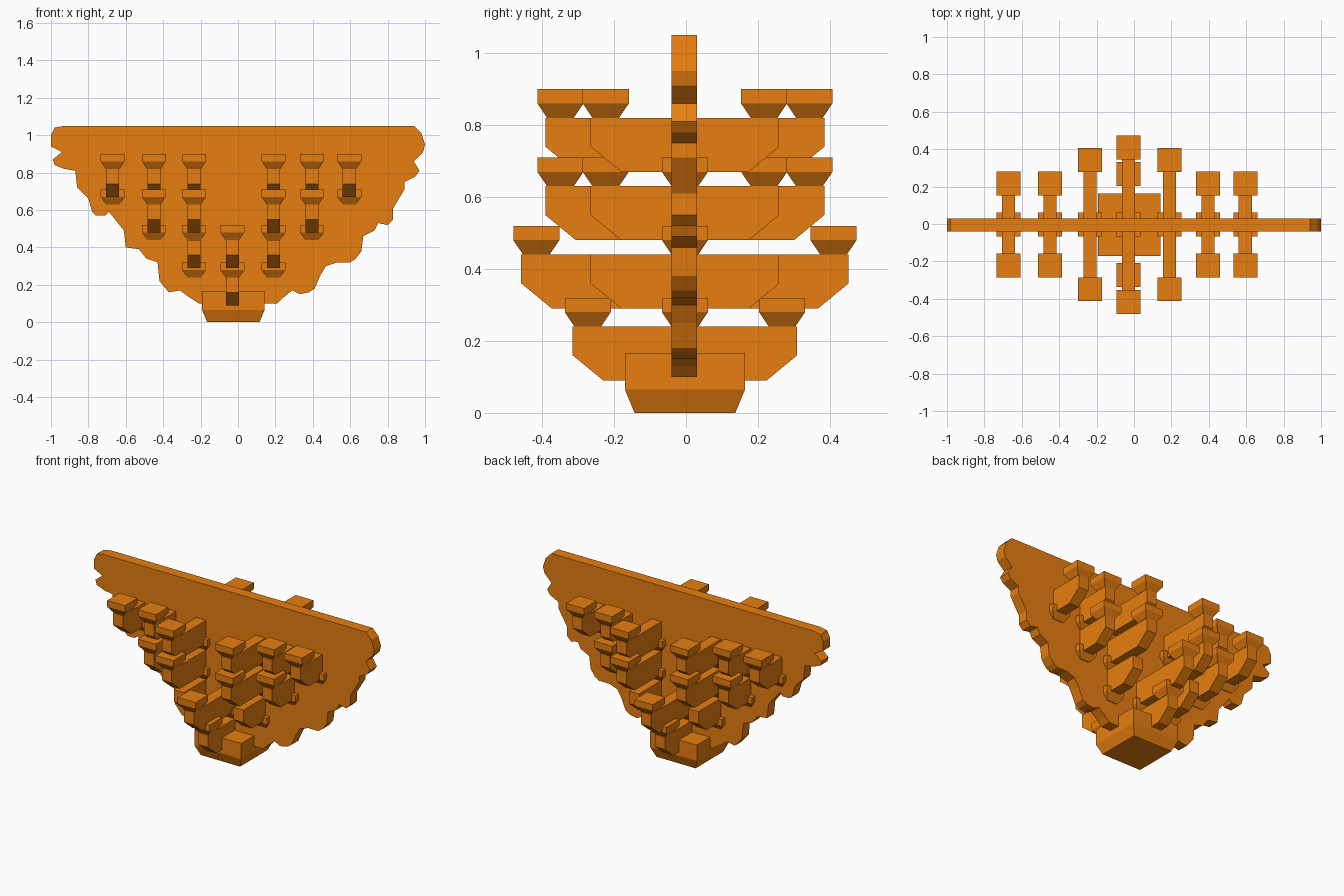
import bpy
import bmesh

cube = bpy.data.objects.get("Cube")
if cube:
    bpy.data.objects.remove(cube, do_unlink=True)

wood = bpy.data.materials.new("orange_wood")
wood.use_nodes = True
wood.diffuse_color = (0.8, 0.21, 0.005, 1)
wood.node_tree.nodes["Principled BSDF"].inputs["Base Color"].default_value = wood.diffuse_color

MID_Y = -0.003   # depth centre of the whole assembly


def finish(name, bm):
    """Turn a bmesh into a flat shaded wooden object."""
    bmesh.ops.recalc_face_normals(bm, faces=bm.faces)
    mesh = bpy.data.meshes.new(name)
    bm.to_mesh(mesh)
    bm.free()
    mesh.materials.append(wood)
    obj = bpy.data.objects.new(name, mesh)
    bpy.context.collection.objects.link(obj)
    return obj


def extruded(name, profile, direction):
    """Extrude a closed outline of 3D points along a direction."""
    bm = bmesh.new()
    face = bm.faces.new([bm.verts.new(p) for p in profile])
    out = bmesh.ops.extrude_face_region(bm, geom=[face])
    moved = [v for v in out["geom"] if isinstance(v, bmesh.types.BMVert)]
    bmesh.ops.translate(bm, verts=moved, vec=direction)
    return finish(name, bm)


def block(name, x, y, z, half, foot, neck, height):
    """Square bearing block whose lower part tapers in to a smaller foot."""
    bm = bmesh.new()
    rings = []
    for r, h in ((foot, 0), (half, neck), (half, height)):
        corners = ((-r, -r), (r, -r), (r, r), (-r, r))
        rings.append([bm.verts.new((x + a, y + b, z + h)) for a, b in corners])
    for low, high in zip(rings, rings[1:]):
        for i in range(4):
            j = (i + 1) % 4
            bm.faces.new((low[i], low[j], high[j], high[i]))
    bm.faces.new(rings[0])
    bm.faces.new(rings[-1])
    return finish(name, bm)


def cap(name, x, y, z):
    return block(name, x, y, z, 0.064, 0.037, 0.04, 0.08)


def arm(name, x, z, reach):
    """Beam across the depth with its lower ends cut at a slant."""
    side = [(reach, 0.15), (reach, 0.07), (reach - 0.085, 0)]
    outline = side + [(-y, h) for y, h in reversed(side)]
    points = [(x - 0.035, MID_Y + y, z + h) for y, h in outline]
    return extruded(name, points, (0.07, 0, 0))


# Scalloped wall panel, outline in hundredths
PANEL = [(-93, 105), (-98, 104), (-100, 100), (-100, 94), (-94, 91), (-99, 87),
         (-98, 84), (-93, 82), (-87, 81), (-86, 72), (-80, 66), (-78, 59),
         (-76, 57), (-71, 57), (-69, 59), (-61, 49), (-60, 40), (-53, 39),
         (-49, 34), (-43, 32), (-42, 22), (-37, 16), (-31, 17), (-27, 14),
         (-21, 10), (21, 10), (24, 13), (29, 17), (33, 15), (38, 16),
         (41, 18), (44, 25), (47, 30), (53, 32), (60, 32), (63, 34),
         (66, 38), (67, 46), (73, 49), (75, 53), (80, 52), (83, 55),
         (83, 61), (89, 71), (89, 75), (95, 78), (97, 81), (94, 86),
         (99, 91), (100, 95), (98, 101), (94, 105)]
extruded("wall_panel", [(x / 100, -0.04, z / 100) for x, z in PANEL], (0, 0.07, 0))

# Large base block
block("base_block", -0.025, MID_Y, 0, 0.167, 0.14, 0.065, 0.167)

# Bracket columns: x positions, then (arm height, reach, has end caps) per tier
TIERS = (0.09, 0.29, 0.48, 0.67)
COLUMNS = [
    ("centre", (-0.03,), ((0, 0.312, True), (1, 0.455, True))),
    ("inner", (-0.235, 0.19), ((1, 0.262, False), (2, 0.388, True), (3, 0.388, True))),
    ("middle", (-0.45, 0.395), ((2, 0.262, True), (3, 0.262, True))),
    ("outer", (-0.67, 0.595), ((3, 0.262, True),)),
]
for label, positions, arms in COLUMNS:
    for x in positions:
        for tier, reach, capped in arms:
            z = TIERS[tier]
            arm(f"{label}_arm", x, z, reach)
            if tier:
                cap(f"{label}_seat_cap", x, MID_Y, z - (0.05 if tier == 1 else 0.04))
            for side in (-1, 1):
                if capped:
                    cap(f"{label}_end_cap", x, MID_Y + side * (reach - 0.042), z + 0.15)
